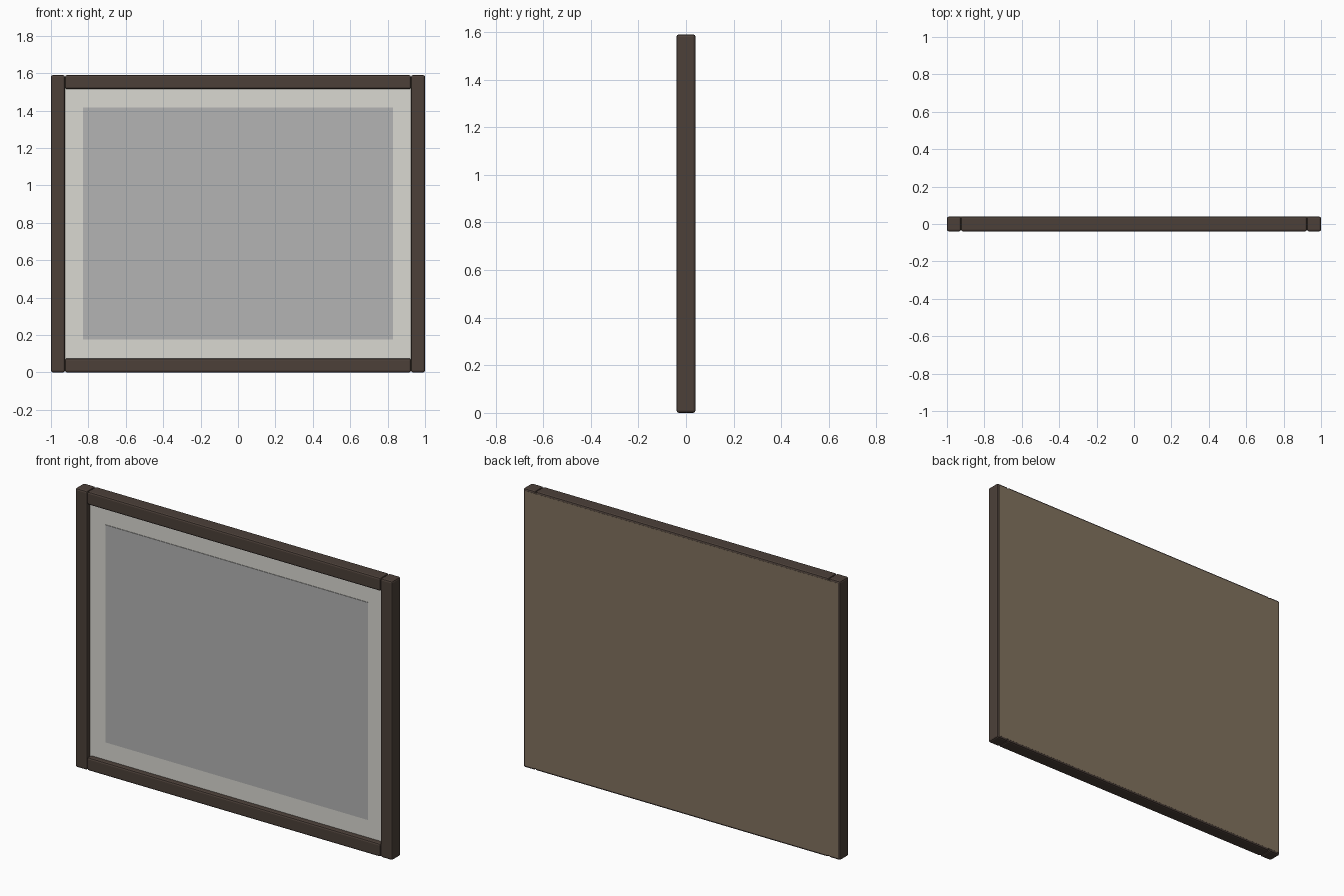
import bpy

if "Cube" in bpy.data.objects:
    bpy.data.objects.remove(bpy.data.objects["Cube"])


def srgb(h):
    def lin(c):
        c /= 255
        return c / 12.92 if c <= 0.04045 else ((c + 0.055) / 1.055) ** 2.4
    return tuple(lin(int(h[i:i + 2], 16)) for i in (0, 2, 4)) + (1.0,)


def material(name, h):
    m = bpy.data.materials.new(name)
    m.diffuse_color = srgb(h)
    m.use_nodes = True
    m.node_tree.nodes["Principled BSDF"].inputs["Base Color"].default_value = m.diffuse_color
    return m


wood = material("dark brown wood", "4C4039")
cream = material("warm white mat", "DAD8D1")
grey = material("picture grey", "B4B4B4")
board = material("tan backing", "81725E")


def box(name, x, y, z, mat, bevel=0.0):
    """Box from (min, max) ranges, with optional rounded edges."""
    bpy.ops.mesh.primitive_cube_add(size=1)
    ob = bpy.context.object
    ob.name = name
    size = [r[1] - r[0] for r in (x, y, z)]
    mid = [(r[1] + r[0]) / 2 for r in (x, y, z)]
    for v in ob.data.vertices:
        v.co = [v.co[i] * size[i] + mid[i] for i in range(3)]
    ob.data.materials.append(mat)
    if bevel:
        b = ob.modifiers.new("rounded edges", "BEVEL")
        b.width = bevel
        b.segments = 2
    return ob


H, W, D = 1.59, 0.075, 0.04   # height, moulding width, half depth

# Side stiles run the full height
for side, s in (("left", -1), ("right", 1)):
    box(side + "_stile", sorted((s, s * (1 - W))), (-D, D), (0, H), wood, 0.01)

# Rails fit between the stiles
for name, z in (("bottom_rail", 0), ("top_rail", H - W)):
    box(name, (-1 + W, 1 - W), (-D, D), (z, z + W), wood, 0.01)

# Backing board, flush with the rear of the frame
box("backing_board", (-0.988, 0.988), (0.025, D + 0.0006), (0.012, H - 0.012), board)

# Mat board set back inside the frame, with the picture on it
box("mat_board", (-0.94, 0.94), (-0.01, 0.024), (0.06, H - 0.06), cream)
box("picture", (-0.828, 0.828), (-0.013, -0.009), (0.176, 1.416), grey)
